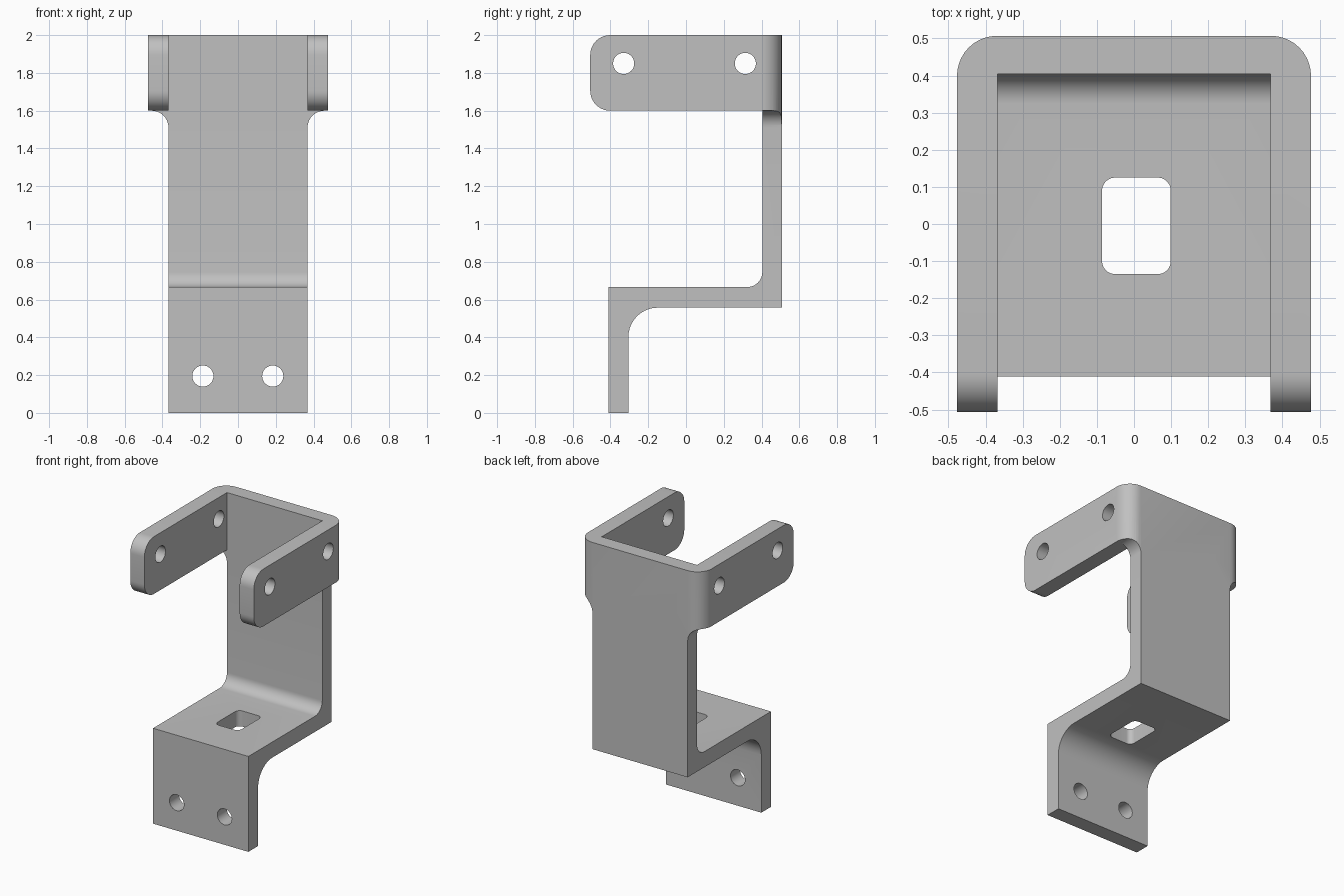
import bpy
import bmesh
from math import sin, cos, pi, radians
from mathutils import Vector

default_cube = bpy.data.objects.get("Cube")
if default_cube:
    bpy.data.objects.remove(default_cube, do_unlink=True)

# Main dimensions
HALF_W, STRIP_W = 0.477, 0.368
BACK, INNER = 0.507, 0.404
ARM_Z, TOP = 1.6, 2.0
HOLE_R = 0.056


def rounded(corners, steps=10):
    """Turn (u, v, radius) corners into an outline with true tangent arcs."""
    out = []
    for i, (u, v, r) in enumerate(corners):
        p = Vector((u, v))
        if r == 0:
            out.append(p)
            continue
        a = (Vector(corners[i - 1][:2]) - p).normalized()
        b = (Vector(corners[(i + 1) % len(corners)][:2]) - p).normalized()
        # All corners are square, so the arc centre is p + r(a + b)
        for k in range(steps + 1):
            t = k / steps * pi / 2
            out.append(p + r * (a * (1 - sin(t)) + b * (1 - cos(t))))
    return out


def prism(name, outline, axis, low, high):
    """Extrude an outline along x, y or z."""
    place = {"x": lambda u, v, w: (w, u, v),
             "y": lambda u, v, w: (u, w, v),
             "z": lambda u, v, w: (u, v, w)}[axis]
    bm = bmesh.new()
    face = bm.faces.new([bm.verts.new(place(u, v, low)) for u, v in outline])
    new = bmesh.ops.extrude_face_region(bm, geom=[face])["geom"]
    bmesh.ops.translate(bm, vec=place(0, 0, high - low),
                        verts=[g for g in new if isinstance(g, bmesh.types.BMVert)])
    bmesh.ops.recalc_face_normals(bm, faces=bm.faces)
    mesh = bpy.data.meshes.new(name)
    bm.to_mesh(mesh)
    bm.free()
    obj = bpy.data.objects.new(name, mesh)
    bpy.context.collection.objects.link(obj)
    return obj


def box(u0, u1, v0, v1, r=0):
    return rounded([(u0, v0, r), (u1, v0, r), (u1, v1, r), (u0, v1, r)])


def circle(u, v, n=32):
    return [(u + HOLE_R * cos(2 * pi * k / n), v + HOLE_R * sin(2 * pi * k / n))
            for k in range(n)]


def combine(target, tool, operation):
    mod = target.modifiers.new(operation, "BOOLEAN")
    mod.operation, mod.solver, mod.object = operation, "EXACT", tool
    bpy.context.view_layer.objects.active = target
    bpy.ops.object.modifier_apply(modifier=mod.name)
    bpy.data.objects.remove(tool, do_unlink=True)


# Side profile: foot, shelf, upright and arms
side = rounded([
    (-0.411, 0, 0), (-0.411, 0.666, 0), (INNER, 0.666, 0.08),
    (INNER, ARM_Z, 0), (-BACK, ARM_Z, 0.105), (-BACK, TOP, 0.105),
    (BACK, TOP, 0), (BACK, 0.557, 0), (-0.305, 0.557, 0.155), (-0.305, 0, 0)])
bracket = prism("bracket", side, "x", -HALF_W, HALF_W)

# Front outline: narrow strip flaring into the wide yoke
front = rounded([
    (-STRIP_W, -0.1, 0), (STRIP_W, -0.1, 0), (STRIP_W, ARM_Z, 0.09),
    (0.6, ARM_Z, 0), (0.6, 2.1, 0), (-0.6, 2.1, 0),
    (-0.6, ARM_Z, 0), (-STRIP_W, ARM_Z, 0.09)])
combine(bracket, prism("front_outline", front, "y", -1, 1), "INTERSECT")

# Plan outline: rounded back corners
plan = rounded([(-HALF_W, -1, 0), (HALF_W, -1, 0),
                (HALF_W, BACK, 0.108), (-HALF_W, BACK, 0.108)])
combine(bracket, prism("plan_outline", plan, "z", -0.1, 2.1), "INTERSECT")

# Open space between the arms
combine(bracket, prism("arm_gap", box(-STRIP_W, STRIP_W, -1, INNER), "z", 1.5, 2.1),
        "DIFFERENCE")

# Shelf window, foot holes and arm holes
combine(bracket, prism("shelf_window", box(-0.086, 0.099, -0.135, 0.125, 0.035),
                       "z", 0.4, 0.9), "DIFFERENCE")
for x in (-0.186, 0.184):
    combine(bracket, prism("foot_hole", circle(x, 0.195), "y", -0.6, -0.2), "DIFFERENCE")
for y in (-0.33, 0.314):
    combine(bracket, prism("arm_hole", circle(y, 1.85), "x", -0.7, 0.7), "DIFFERENCE")

# Plain grey metal
grey = bpy.data.materials.new("grey_metal")
grey.use_nodes = True
colour = (0.53, 0.53, 0.53, 1)
grey.diffuse_color = colour
grey.node_tree.nodes["Principled BSDF"].inputs["Base Color"].default_value = colour
bracket.data.materials.clear()
bracket.data.materials.append(grey)

bpy.ops.object.select_all(action="DESELECT")
bracket.select_set(True)
bpy.context.view_layer.objects.active = bracket
bpy.ops.object.shade_smooth_by_angle(angle=radians(30))
